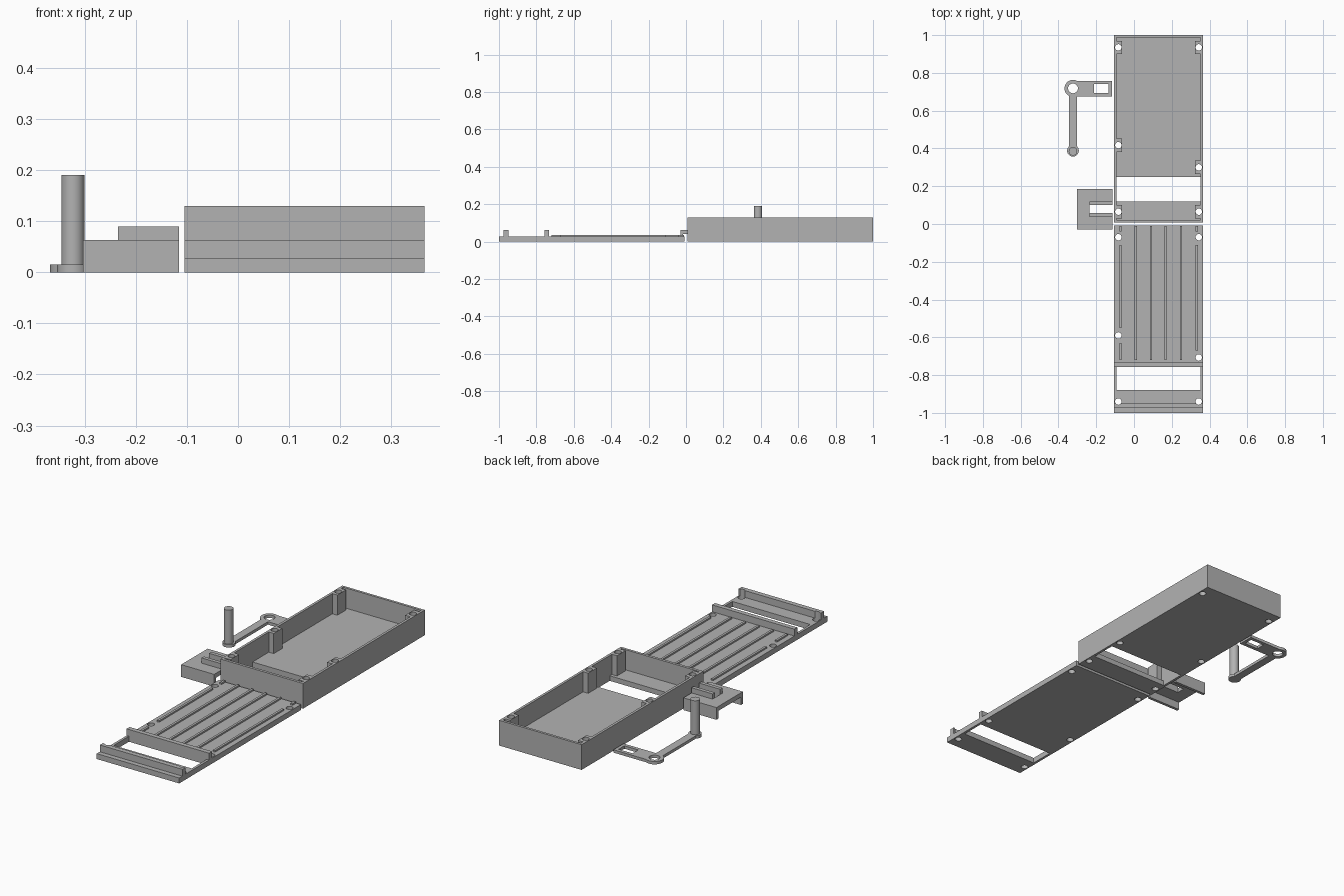
import bpy

if "Cube" in bpy.data.objects:
    bpy.data.objects.remove(bpy.data.objects["Cube"])

grey = bpy.data.materials.new("grey plastic")
grey.diffuse_color = (0.45, 0.45, 0.45, 1)
grey.use_nodes = True
grey.node_tree.nodes["Principled BSDF"].inputs["Base Color"].default_value = grey.diffuse_color


def box(name, x0, x1, y0, y1, z0, z1):
    bpy.ops.mesh.primitive_cube_add(size=1, location=((x0 + x1) / 2, (y0 + y1) / 2, (z0 + z1) / 2))
    ob = bpy.context.object
    ob.name = name
    ob.scale = (x1 - x0, y1 - y0, z1 - z0)
    bpy.ops.object.transform_apply(location=True, rotation=False, scale=True)
    ob.data.materials.append(grey)
    return ob


def cylinder(name, x, y, r, z0, z1, sides=32):
    bpy.ops.mesh.primitive_cylinder_add(vertices=sides, radius=r, depth=z1 - z0,
                                        location=(x, y, (z0 + z1) / 2))
    ob = bpy.context.object
    ob.name = name
    bpy.ops.object.transform_apply(location=True, rotation=False, scale=True)
    ob.data.materials.append(grey)
    return ob


def combine(ob, other, operation):
    # apply a boolean and discard the tool object
    mod = ob.modifiers.new("bool", 'BOOLEAN')
    mod.operation = operation
    mod.solver = 'EXACT'
    mod.object = other
    bpy.context.view_layer.objects.active = ob
    bpy.ops.object.modifier_apply(modifier=mod.name)
    bpy.data.objects.remove(other, do_unlink=True)


def cut(ob, other):
    combine(ob, other, 'DIFFERENCE')


def add(ob, other):
    combine(ob, other, 'UNION')


def smooth(ob):
    bpy.ops.object.select_all(action='DESELECT')
    ob.select_set(True)
    bpy.context.view_layer.objects.active = ob
    bpy.ops.object.shade_smooth_by_angle()


L, R = -0.105, 0.365          # case sides
WALL, H, FLOOR, LID = 0.013, 0.13, 0.026, 0.028
HOLE_L, HOLE_R, HOLE_RAD = -0.083, 0.343, 0.017

# open case with floor opening
case = box("case", L, R, 0.008, 1.0, 0, H)
cut(case, box("cavity", L + WALL, R - WALL, 0.022, 1.0 - WALL, FLOOR, 0.3))
cut(case, box("opening", L + WALL, R - WALL, 0.118, 0.25, -0.1, 0.1))

# screw posts on the side walls
left_posts, right_posts = (0.935, 0.417, 0.065), (0.935, 0.30, 0.065)
for y in left_posts:
    add(case, box("post", L + 0.005, -0.064, y - 0.035, y + 0.035, 0.01, H))
for y in right_posts:
    add(case, box("post", 0.323, R - 0.005, y - 0.035, y + 0.035, 0.01, H))
for x, ys in ((HOLE_L, left_posts), (HOLE_R, right_posts)):
    for y in ys:
        cut(case, cylinder("screw", x, y, HOLE_RAD, -0.1, 0.3, 24))
smooth(case)

# flat lid with window and two cross ridges
lid = box("lid", L, R, -1.0, -0.008, 0, LID)
cut(lid, box("window", L + WALL, R - WALL, -0.88, -0.757, -0.1, 0.2))
add(lid, box("ridge", L, R, -0.757, -0.733, 0.01, 0.063))
add(lid, box("ridge", L, R, -0.975, -0.95, 0.01, 0.063))
left_holes, right_holes = (-0.07, -0.59, -0.94), (-0.07, -0.707, -0.94)
for x, ys in ((HOLE_L, left_holes), (HOLE_R, right_holes)):
    for y in ys:
        cut(lid, cylinder("screw", x, y, HOLE_RAD, -0.1, 0.3, 24))
smooth(lid)

# thin ribs along the lid, interrupted beside the screw holes
spans = {-0.071: ((-0.72, -0.63), (-0.55, -0.11), (-0.04, -0.01)),
         0.332: ((-0.67, -0.11), (-0.04, -0.01))}
for x in (-0.071, 0.009, 0.09, 0.167, 0.249, 0.332):
    for y0, y1 in spans.get(x, ((-0.72, -0.01),)):
        box("lid_rib", x - 0.006, x + 0.006, y0, y1, LID - 0.005, 0.036)

# slotted bracket: top plate, two legs and two guide rails
bracket = box("bracket", -0.303, -0.115, -0.03, 0.185, 0, 0.063)
cut(bracket, box("channel", -0.4, 0, -0.015, 0.17, -0.1, 0.04))
for y0 in (0.038, 0.1):
    add(bracket, box("guide", -0.235, -0.115, y0, y0 + 0.019, 0.05, 0.09))
cut(bracket, box("slot", -0.235, 0, 0.057, 0.1, -0.1, 0.2))

# cranked lever with hub, rectangular slot and upright handle
PX, HUB_Y, PIN_Y, T = -0.323, 0.718, 0.388, 0.015
lever = box("lever", PX, -0.117, HUB_Y - 0.043, HUB_Y + 0.04, 0, T)
add(lever, cylinder("hub", PX, HUB_Y, 0.045, 0, T))
add(lever, box("arm", PX - 0.021, PX + 0.021, PIN_Y, HUB_Y, 0, T))
add(lever, cylinder("foot", PX, PIN_Y, 0.031, 0, T))
cut(lever, cylinder("hub_hole", PX, HUB_Y, 0.026, -0.1, 0.1))
cut(lever, box("lever_slot", -0.213, -0.134, 0.693, 0.74, -0.1, 0.1))
smooth(lever)
smooth(cylinder("lever_handle", PX, PIN_Y - 0.003, 0.0225, 0.005, 0.19))
